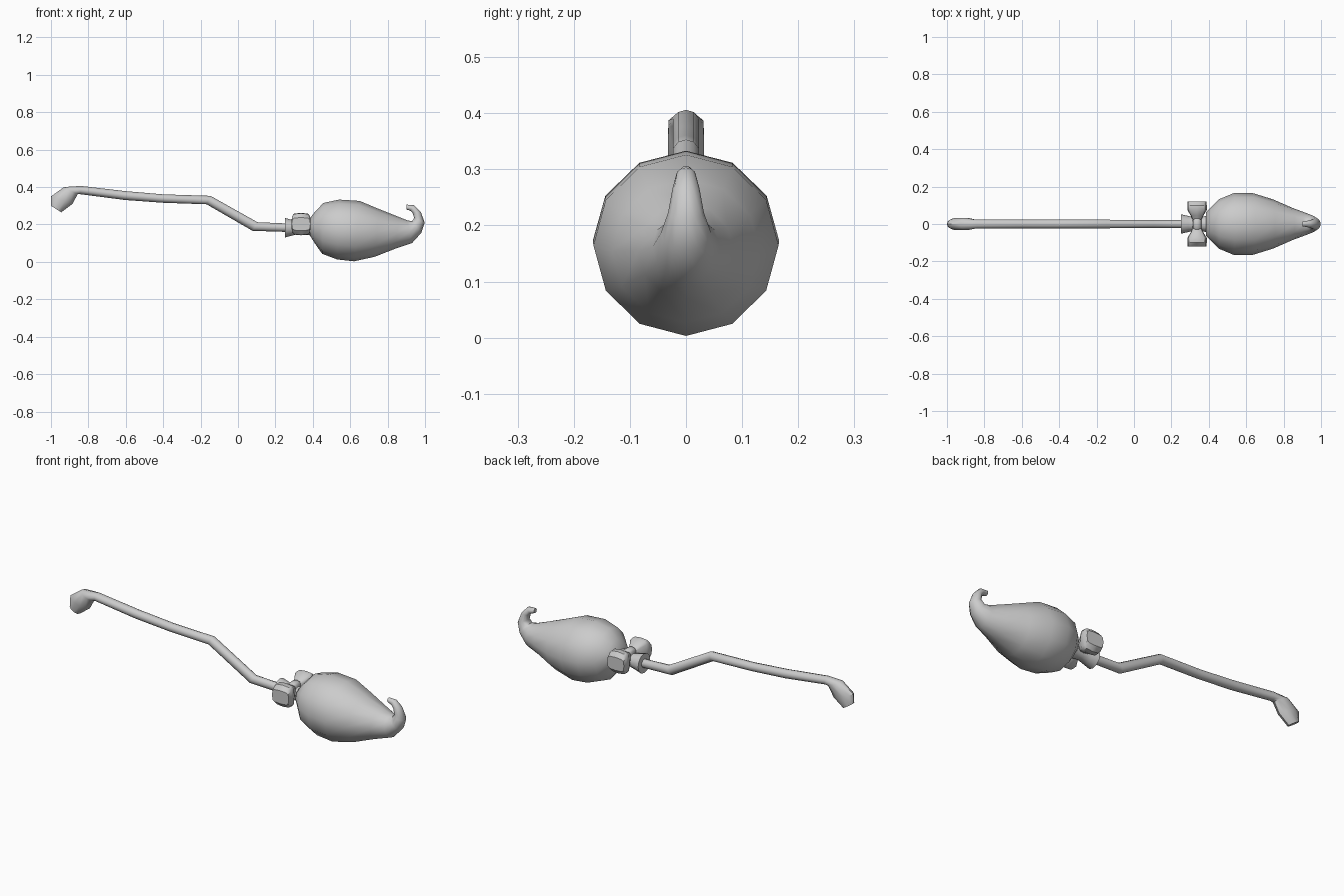
import bpy, bmesh, math
from mathutils import Vector

if "Cube" in bpy.data.objects:
    bpy.data.objects.remove(bpy.data.objects["Cube"])

grey = bpy.data.materials.new("plain grey")
grey.use_nodes = True
colour = (0.6, 0.6, 0.6, 1)
grey.diffuse_color = colour
grey.node_tree.nodes["Principled BSDF"].inputs["Base Color"].default_value = colour


def loft(name, rings, sides=12, power=1.0, angle=40):
    """Skin a capped tube over rings of (centre, half axis, half axis)."""
    bm = bmesh.new()
    loops = []
    for centre, u, v in rings:
        loop = []
        for i in range(sides):
            a = math.tau * i / sides
            c, s = math.cos(a), math.sin(a)
            c = math.copysign(abs(c) ** power, c)
            s = math.copysign(abs(s) ** power, s)
            loop.append(bm.verts.new(centre + u * c + v * s))
        loops.append(loop)
    for a, b in zip(loops, loops[1:]):
        for i in range(sides):
            j = (i + 1) % sides
            bm.faces.new((a[i], a[j], b[j], b[i]))
    bm.faces.new(loops[0])
    bm.faces.new(loops[-1])
    bmesh.ops.recalc_face_normals(bm, faces=bm.faces)
    mesh = bpy.data.meshes.new(name)
    bm.to_mesh(mesh)
    bm.free()
    mesh.materials.append(grey)
    obj = bpy.data.objects.new(name, mesh)
    bpy.context.collection.objects.link(obj)
    bpy.ops.object.select_all(action="DESELECT")
    obj.select_set(True)
    bpy.context.view_layer.objects.active = obj
    bpy.ops.object.shade_smooth_by_angle(angle=math.radians(angle))
    return obj


def side_rings(spans):
    """Rings from upper x, z, lower x, z and half width."""
    out = []
    for x1, z1, x2, z2, w in spans:
        top, low = Vector((x1, 0, z1)), Vector((x2, 0, z2))
        out.append(((top + low) / 2, (top - low) / 2, Vector((0, w, 0))))
    return out


# Crooked handle with its drooping knob
loft("handle", side_rings([
    (-1.0, .30, -.945, .265, .026),
    (-1.0, .35, -.885, .31, .034),
    (-.93, .40, -.857, .362, .033),
    (-.84, .406, -.845, .362, .024),
    (-.60, .378, -.605, .331, .024),
    (-.40, .361, -.40, .316, .024),
    (-.147, .353, -.168, .308, .024),
    (.104, .212, .078, .166, .023),
    (.27, .205, .27, .16, .022)]), sides=10)

# Flared binding collar
loft("collar", side_rings([
    (.25, .235, .25, .13, .052),
    (.29, .224, .29, .141, .043),
    (.33, .215, .33, .15, .034),
    (.40, .225, .40, .14, .045)]))

# Bristle bundle tapering into a curled tip
loft("bristles", side_rings([
    (.385, .235, .385, .14, .062),
    (.415, .272, .41, .10, .09),
    (.457, .315, .45, .043, .132),
    (.54, .333, .53, .013, .166),
    (.65, .326, .62, .003, .165),
    (.755, .282, .73, .027, .132),
    (.86, .24, .84, .07, .085),
    (.905, .222, .93, .10, .06),
    (.93, .217, .98, .155, .045),
    (.942, .235, .998, .21, .032),
    (.932, .264, .977, .268, .024),
    (.92, .274, .942, .303, .018),
    (.90, .28, .90, .306, .012)]), angle=60)

# Bow: two puffed loops and a knot
for side, label in ((1, "back"), (-1, "front")):
    loft("bow_loop_" + label, [
        (Vector((.337, side * y, .202)), Vector((hx, 0, 0)), Vector((0, 0, hz)))
        for y, hx, hz in ((.02, .022, .028), (.045, .034, .042),
                          (.075, .052, .06), (.10, .052, .058), (.12, .05, .035))],
        power=.5)
loft("bow_knot", [
    (Vector((.337, y, .20)), Vector((hx, 0, 0)), Vector((0, 0, hz)))
    for y, hx, hz in ((-.035, .017, .03), (-.02, .024, .042),
                      (.02, .024, .042), (.035, .017, .03))], power=.6)
